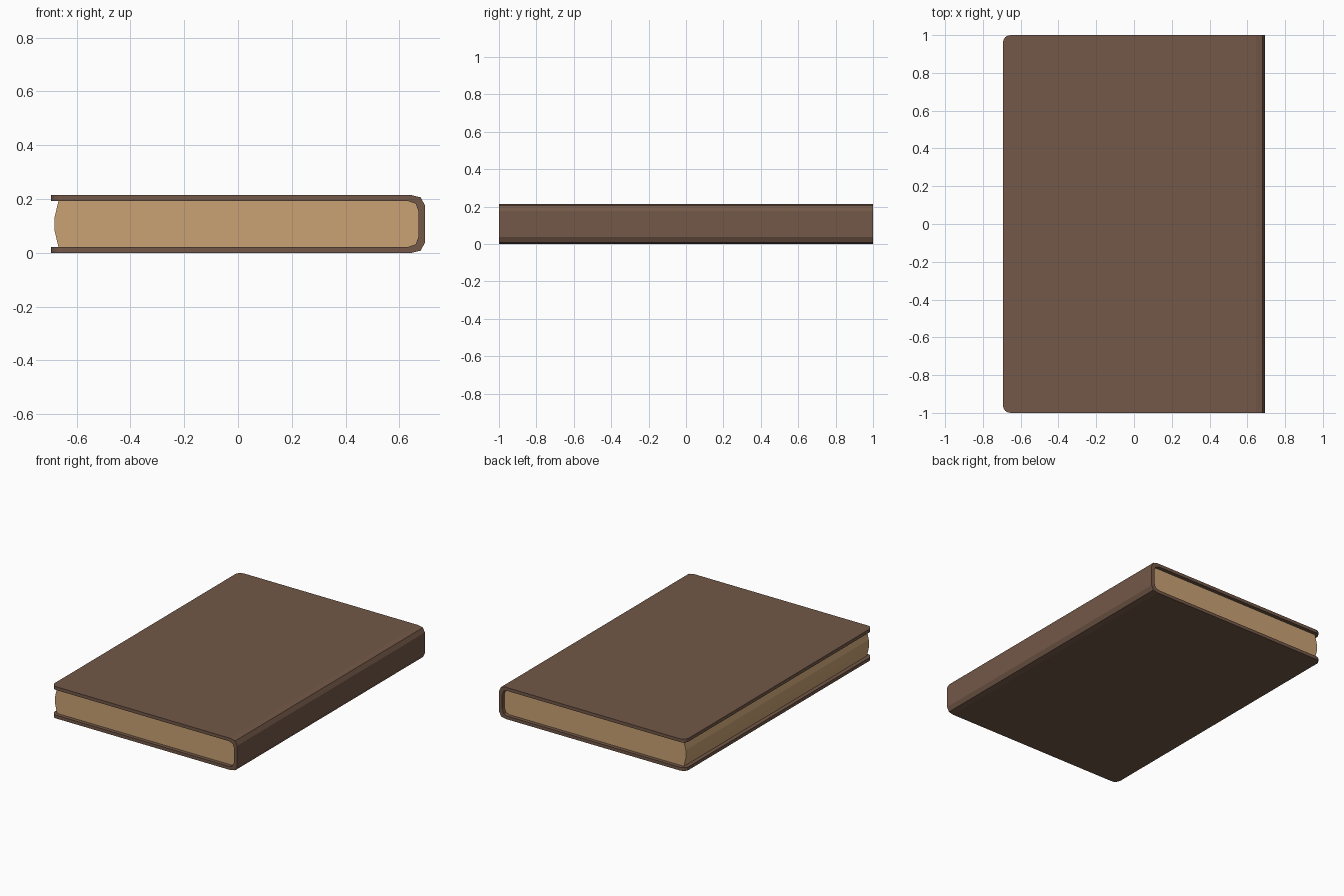
import bpy, bmesh

if "Cube" in bpy.data.objects:
    bpy.data.objects.remove(bpy.data.objects["Cube"])

H = 0.214        # book thickness
T = 0.022        # cover board thickness
LEFT = -0.694    # fore-edge of the covers


def srgb(r, g, b):
    return tuple(((c / 255 + 0.055) / 1.055) ** 2.4 for c in (r, g, b)) + (1.0,)


def material(name, colour):
    m = bpy.data.materials.new(name)
    m.diffuse_color = colour
    m.use_nodes = True
    m.node_tree.nodes["Principled BSDF"].inputs["Base Color"].default_value = m.diffuse_color
    return m


def mirrored(points):
    """Continue an upper half profile with its reflection about mid height."""
    return points + [(x, H - z) for x, z in reversed(points)]


def extrude_profile(name, profile, half_length, mat, round_corners=0.0):
    bm = bmesh.new()
    face = bm.faces.new([bm.verts.new((x, -half_length, z)) for x, z in profile])
    ext = bmesh.ops.extrude_face_region(bm, geom=[face])
    verts = [g for g in ext["geom"] if isinstance(g, bmesh.types.BMVert)]
    bmesh.ops.translate(bm, verts=verts, vec=(0, 2 * half_length, 0))
    bmesh.ops.recalc_face_normals(bm, faces=bm.faces[:])
    if round_corners:
        # upright edges at the free corners of both boards
        edges = [e for e in bm.edges
                 if all(abs(v.co.x - LEFT) < 1e-4 for v in e.verts)
                 and abs(e.verts[0].co.y - e.verts[1].co.y) < 1e-4]
        bmesh.ops.bevel(bm, geom=edges, offset=round_corners, segments=4,
                        profile=0.5, affect='EDGES')
    me = bpy.data.meshes.new(name)
    bm.to_mesh(me)
    bm.free()
    me.materials.append(mat)
    ob = bpy.data.objects.new(name, me)
    bpy.context.collection.objects.link(ob)
    return ob


leather = material("brown cover", srgb(115, 88, 72))
paper = material("tan paper", srgb(202, 162, 117))

# U-shaped cover: both boards and the spine in one section
outer = mirrored([(LEFT, H), (0.645, H), (0.679, H - 0.008), (0.694, H - 0.037)])
inner = mirrored([(LEFT, H - T), (0.632, H - T), (0.660, H - 0.031), (0.671, H - 0.060)])
extrude_profile("cover", outer + inner[::-1], 1.0, leather, 0.04)

# Page block: fits the spine, with a slightly bulging fore-edge
pages = [(-0.681, 0.135), (-0.667, H - T)] + inner[1:-1] + [(-0.667, T), (-0.681, H - 0.135)]
extrude_profile("pages", pages, 0.975, paper)
